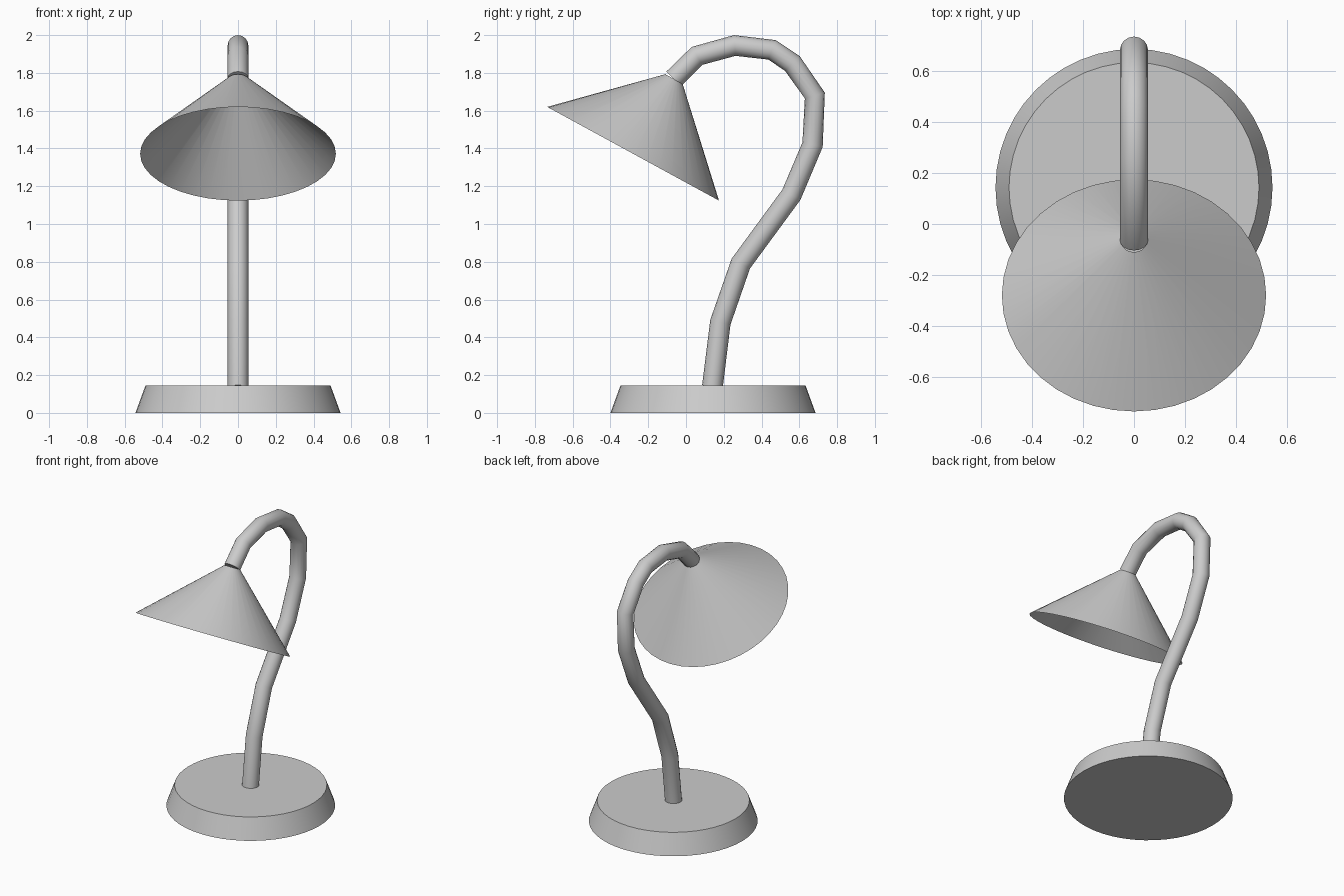
import bpy
from mathutils import Vector

if "Cube" in bpy.data.objects:
    bpy.data.objects.remove(bpy.data.objects["Cube"])


def finish(obj, name, angle=0.7):
    obj.name = name
    bpy.ops.object.select_all(action='DESELECT')
    obj.select_set(True)
    bpy.context.view_layer.objects.active = obj
    bpy.ops.object.shade_smooth_by_angle(angle=angle)


# Base: tapered disc
bpy.ops.mesh.primitive_cone_add(vertices=48, radius1=0.543, radius2=0.49, depth=0.145,
                                location=(0, 0.143, 0.0725))
finish(bpy.context.object, "base")

# Neck: bent tube along a path in the side plane (y, z)
path = [(0.14, 0.14), (0.182, 0.48), (0.29, 0.79), (0.558, 1.155), (0.67, 1.42),
        (0.682, 1.68), (0.563, 1.85), (0.455, 1.922), (0.258, 1.945), (0.058, 1.89),
        (-0.065, 1.768)]
curve = bpy.data.curves.new("neck", 'CURVE')
curve.dimensions = '3D'
curve.bevel_depth = 0.055
curve.bevel_resolution = 6
curve.use_fill_caps = True
spline = curve.splines.new('POLY')
spline.points.add(len(path) - 1)
for point, (y, z) in zip(spline.points, path):
    point.co = (0, y, z, 1)
neck = bpy.data.objects.new("neck", curve)
bpy.context.collection.objects.link(neck)
neck.select_set(True)
bpy.context.view_layer.objects.active = neck
bpy.ops.object.select_all(action='DESELECT')
neck.select_set(True)
bpy.ops.object.convert(target='MESH')
finish(bpy.context.object, "neck", 1.0)

# Shade: open cone, tilted forward, its small end on the tip of the neck
rim = Vector((0, -0.28, 1.372))
tip = Vector((0, -0.064, 1.768))
axis = tip - rim
bpy.ops.mesh.primitive_cone_add(vertices=40, radius1=0.518, radius2=0.052, depth=axis.length,
                                end_fill_type='NOTHING', location=(rim + tip) / 2,
                                rotation=axis.to_track_quat('Z', 'Y').to_euler())
finish(bpy.context.object, "shade")
